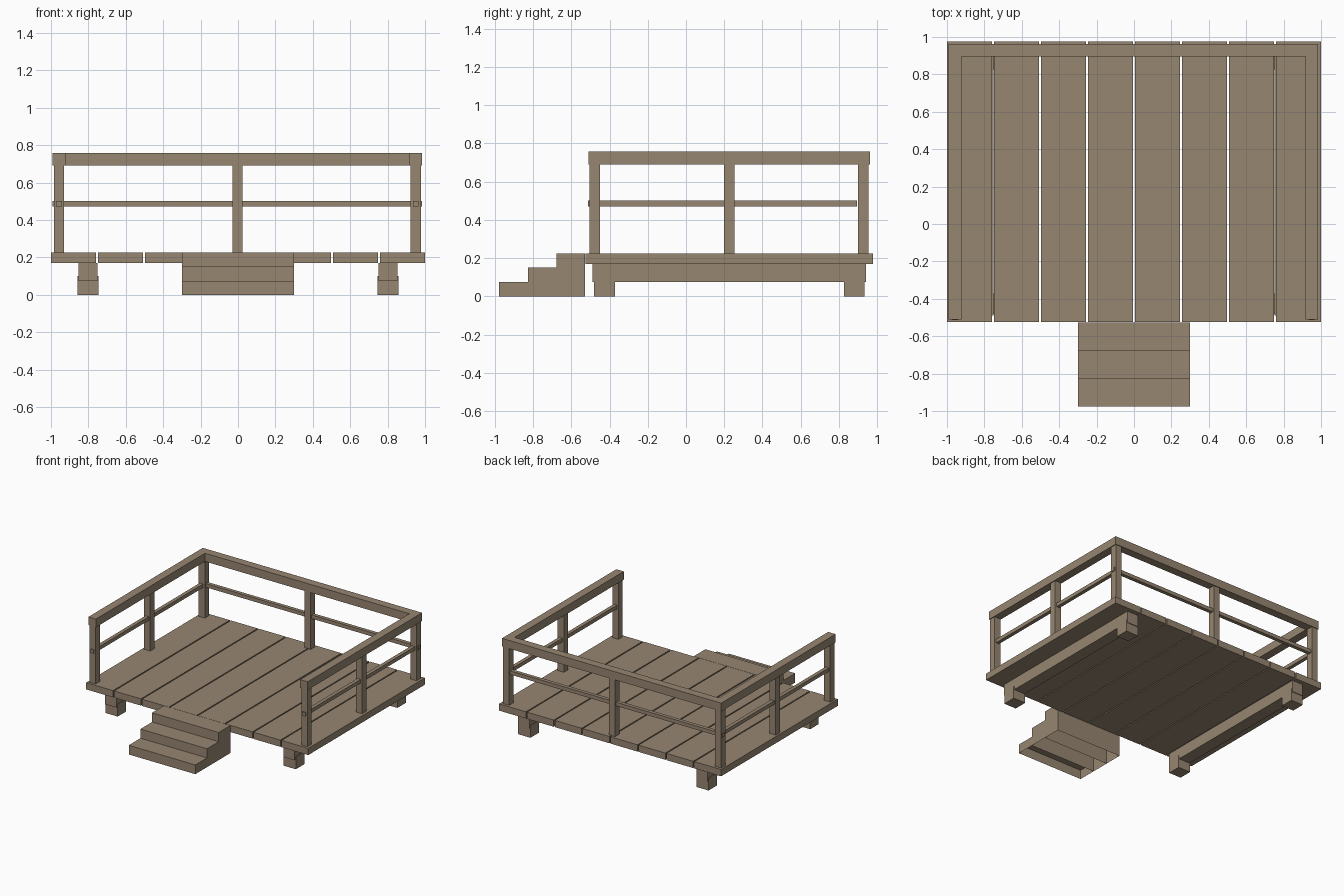
import bpy, bmesh

old = bpy.data.objects.get("Cube")
if old:
    bpy.data.objects.remove(old, do_unlink=True)

wood = bpy.data.materials.new("weathered_wood")
wood.use_nodes = True
wood.diffuse_color = (0.31, 0.24, 0.165, 1)
wood.node_tree.nodes["Principled BSDF"].inputs["Base Color"].default_value = wood.diffuse_color


def box(name, xs, ys, zs, open_bottom=False):
    """Box between (min, max) pairs on each axis."""
    bm = bmesh.new()
    bmesh.ops.create_cube(bm, size=1)
    for v in bm.verts:
        v.co = [(lo + hi) / 2 + c * (hi - lo) for c, (lo, hi) in zip(v.co, (xs, ys, zs))]
    bm.normal_update()
    if open_bottom:
        under = [f for f in bm.faces if f.normal.z < -0.5]
        bmesh.ops.delete(bm, geom=under, context='FACES_ONLY')
    mesh = bpy.data.meshes.new(name)
    bm.to_mesh(mesh)
    bm.free()
    mesh.materials.append(wood)
    obj = bpy.data.objects.new(name, mesh)
    bpy.context.collection.objects.link(obj)
    return obj


def around(c, width):
    return (c - width / 2, c + width / 2)


DECK_TOP, DECK_BOTTOM = 0.225, 0.17
FRONT, BACK = -0.525, 0.977
RAIL_X, SHIFT = 0.954, -0.003
POST, RAIL, SLAT = 0.055, 0.067, 0.03
POST_FRONT, POST_MID, POST_BACK = -0.477, 0.225, 0.928
POST_TOP, RAIL_TOP = 0.69, 0.757

# Deck planks
for i in range(8):
    box(f"deck_plank_{i + 1}", around((i - 3.5) * 0.2512, 0.2416), (FRONT, BACK), (DECK_BOTTOM, DECK_TOP))

# Beams and feet under the deck
for side, s in (("left", 1), ("right", -1)):
    box(f"beam_{side}", around(s * 0.8025, 0.101), (-0.49, 0.94), (0.075, DECK_BOTTOM))
    for end, y in (("front", -0.427), ("back", 0.88)):
        box(f"foot_{end}_{side}", around(s * 0.8025, 0.111), around(y, 0.109), (0, 0.1))

# Side railings
for side, s in (("left", 1), ("right", -1)):
    x = s * RAIL_X + SHIFT
    for end, y in (("front", POST_FRONT), ("middle", POST_MID), ("back", POST_BACK)):
        box(f"post_{end}_{side}", around(x, POST), around(y, POST), (DECK_TOP, POST_TOP))
    box(f"top_rail_{side}", around(x, RAIL), (-0.51, 0.895), (POST_TOP, RAIL_TOP))
    box(f"middle_rail_{side}", around(x, SLAT), (-0.513, 0.895), around(0.486, SLAT))

# Back railing
span = around(SHIFT, 2 * RAIL_X + RAIL)
box("post_back_centre", around(SHIFT, POST), around(POST_BACK, POST), (DECK_TOP, POST_TOP))
box("top_rail_back", span, around(POST_BACK, RAIL), (POST_TOP, RAIL_TOP))
box("middle_rail_back", span, around(POST_BACK, SLAT), around(0.486, SLAT))

# Hollow steps rising to the deck
for i in range(3):
    y = -0.977 + i * 0.15
    box(f"step_{i + 1}", (-0.3, 0.3), (y, y + 0.15), (0, 0.075 * (i + 1)), open_bottom=True)
